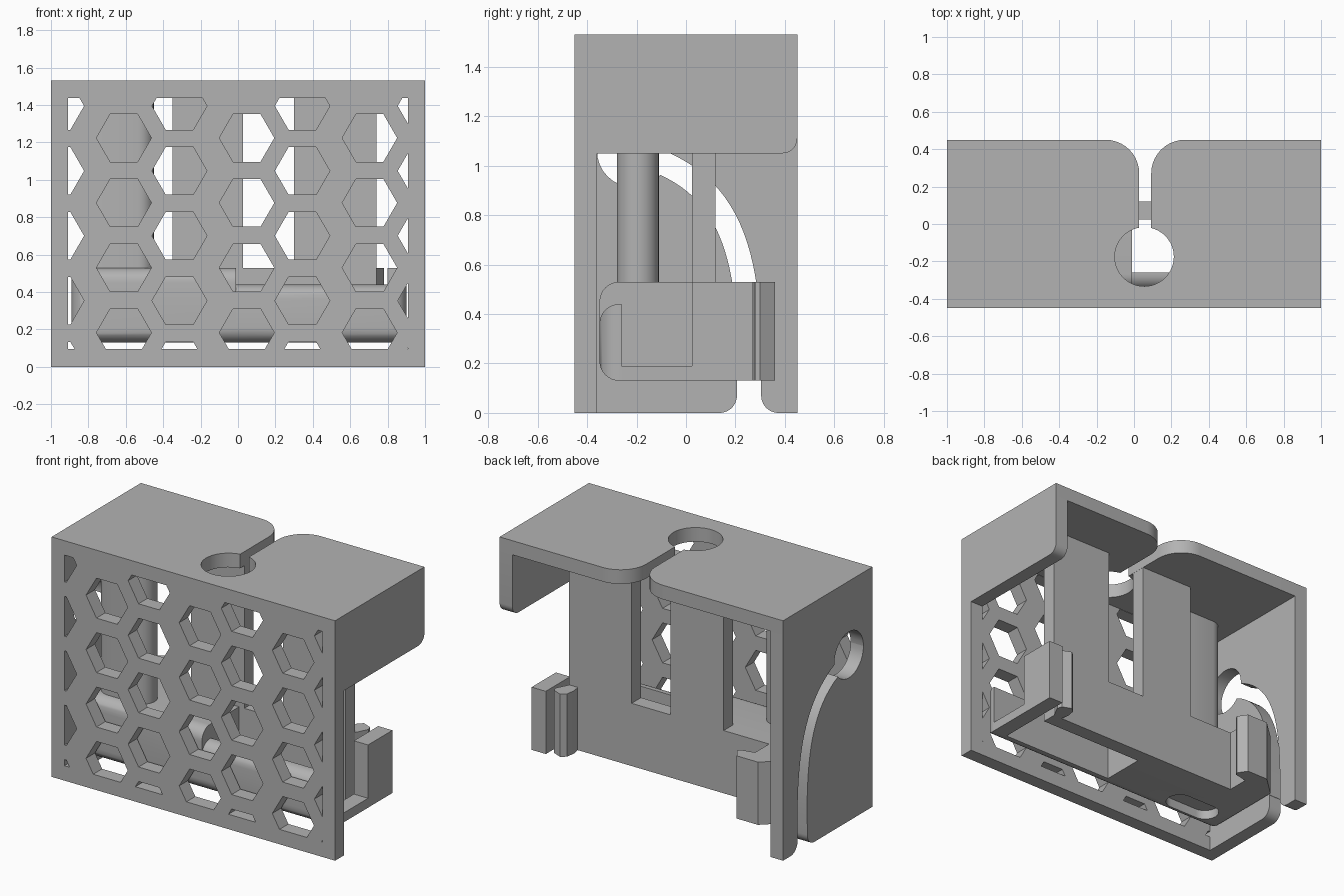
import bpy, bmesh
from math import sin, cos, pi
from mathutils import Vector
from mathutils.geometry import interpolate_bezier

cube = bpy.data.objects.get("Cube")
if cube:
    bpy.data.objects.remove(cube)

grey = bpy.data.materials.new("plain grey")
grey.use_nodes = True
grey.diffuse_color = (0.45, 0.45, 0.45, 1)
grey.node_tree.nodes["Principled BSDF"].inputs["Base Color"].default_value = grey.diffuse_color
parts = []


def prisms(name, outlines, axis, lo, hi, helper=False):
    """Extrude 2D outlines along an axis between lo and hi."""
    place = {"x": lambda u, v, d: (d, u, v),
             "y": lambda u, v, d: (u, d, v),
             "z": lambda u, v, d: (u, v, d)}[axis]
    bm = bmesh.new()
    for pts in outlines:
        a = [bm.verts.new(place(u, v, lo)) for u, v in pts]
        b = [bm.verts.new(place(u, v, hi)) for u, v in pts]
        bm.faces.new(a)
        bm.faces.new(b[::-1])
        for i in range(len(pts)):
            j = (i + 1) % len(pts)
            bm.faces.new((a[j], a[i], b[i], b[j]))
    bmesh.ops.recalc_face_normals(bm, faces=bm.faces)
    mesh = bpy.data.meshes.new(name)
    bm.to_mesh(mesh)
    bm.free()
    mesh.materials.append(grey)
    obj = bpy.data.objects.new(name, mesh)
    bpy.context.collection.objects.link(obj)
    obj.hide_render = helper
    if not helper:
        parts.append(obj)
    return obj


def rect(u0, u1, v0, v1):
    return [(u0, v0), (u1, v0), (u1, v1), (u0, v1)]


def box(name, x, y, z, helper=False):
    return prisms(name, [rect(*x, *y)], "z", *z, helper)


def ring(u, v, r, n):
    return [(u + r * cos(2 * pi * i / n), v + r * sin(2 * pi * i / n)) for i in range(n)]


def stadium(u, v, half, r, n=14):
    right = [(u + half + r * sin(pi * i / n), v - r * cos(pi * i / n)) for i in range(n + 1)]
    return right + [(2 * u - a, 2 * v - b) for a, b in right]


def mouth(w, r, length, n=10):
    """Slot of half width w that flares with radius r at v = 0."""
    arc = [(-w - r + r * sin(pi / 2 * i / n), r - r * cos(pi / 2 * i / n)) for i in range(n + 1)]
    half = [(-w - r, -0.05)] + arc + [(-w, length)]
    return half + [(-u, v) for u, v in half[::-1]]


def boolean(obj, tool, mode="DIFFERENCE"):
    mod = obj.modifiers.new("cut", "BOOLEAN")
    mod.operation, mod.object, mod.solver = mode, tool, "EXACT"
    bpy.context.view_layer.objects.active = obj
    bpy.ops.object.modifier_apply(modifier=mod.name)
    bpy.data.objects.remove(tool)


def round_edges(obj, test, radius):
    """Round the edges whose midpoint passes the test."""
    bm = bmesh.new()
    bm.from_mesh(obj.data)
    edges = [e for e in bm.edges if test((e.verts[0].co + e.verts[1].co) / 2)]
    bmesh.ops.bevel(bm, geom=edges, offset=radius, offset_type="OFFSET",
                    segments=8, profile=0.5, affect="EDGES")
    bm.to_mesh(obj.data)
    bm.free()


# Housing: honeycomb front
front = box("front_panel", (-1, 1), (-0.45, -0.36), (0, 1.44))
cells = []
for col in range(7):
    odd = col % 2
    x = -0.97 + 0.657 * (col // 2) + 0.36 * odd
    for row in range(5):
        z = 0.007 + 0.347 * row + 0.176 * odd
        if z < 1.5:
            cells.append(ring(x, z, 0.147, 6))
honeycomb = prisms("honeycomb_cutter", cells, "y", -0.6, -0.2, True)
boolean(honeycomb, box("window_limit", (-0.91, 0.91), (-0.5, -0.3), (0.095, 1.438), True), "INTERSECT")
boolean(front, honeycomb)

# Housing: top plate with keyhole slot
top = box("top_plate", (-1, 1), (-0.45, 0.45), (1.44, 1.53))
boolean(top, prisms("hole_cutter", [ring(0.055, -0.175, 0.158, 48)], "z", 1.3, 1.7, True))
slot = [(0.06 + u, 0.45 - v) for u, v in mouth(0.032, 0.18, 0.6)]
boolean(top, prisms("slot_cutter", [slot], "z", 1.3, 1.7, True))

# Housing: short side flap
flap = box("side_flap", (0.91, 1), (-0.36, 0.45), (1.05, 1.44))
round_edges(flap, lambda p: p.y > 0.44 and p.z < 1.06, 0.06)

# Housing: tall side wall with curved slot
wall = box("side_wall", (-1, -0.91), (-0.36, 0.45), (0, 1.44))
path = interpolate_bezier(Vector((0.255, 0.08)), Vector((0.27, 0.62)),
                          Vector((0.2, 0.95)), Vector((-0.215, 1.05)), 28)
inner, outer = [], []
for i, p in enumerate(path):
    t = path[min(i + 1, 27)] - path[max(i - 1, 0)]
    n = Vector((-t.y, t.x)).normalized() * 0.048
    inner.append(tuple((p + n)[:2]))
    outer.append(tuple((p - n)[:2]))
for name, shape in (("track_cutter", inner + outer[::-1]),
                    ("track_end_cutter", ring(-0.213, 1.06, 0.147, 32)),
                    ("track_mouth_cutter", [(0.255 + u, v) for u, v in mouth(0.049, 0.07, 0.14)])):
    boolean(wall, prisms(name, [shape], "x", -1.1, -0.8, True))

# Hanging back plate with two legs
prisms("back_plate", [[(-0.67, 0.13), (0.74, 0.13), (0.74, 1.44), (0.30, 1.44), (0.30, 0.53),
                       (0.027, 0.53), (0.027, 1.44), (-0.35, 1.44), (-0.35, 0.53),
                       (-0.67, 0.53)]], "y", 0.025, 0.12)

# Solid half of the holder, with a shallow recess underneath
body = box("holder_block", (-0.89, -0.01), (-0.35, 0.025), (0.13, 0.53))
round_edges(body, lambda p: p.y < -0.34 and p.x < -0.02, 0.08)
boolean(body, prisms("recess_cutter", [stadium(-0.63, -0.195, 0.1, 0.085)], "z", 0, 0.19, True))
prisms("pillar", [stadium(-0.63, -0.195, 0.095, 0.085)], "z", 0.53, 1.44)

# Open half of the holder
lip = box("holder_front_lip", (-0.01, 0.9), (-0.35, -0.26), (0.13, 0.44))
round_edges(lip, lambda p: p.y < -0.34 and p.x > 0, 0.08)
box("holder_rail", (0.8, 0.9), (-0.26, 0.025), (0.13, 0.19))
box("holder_arm", (0.8, 0.9), (0.025, 0.27), (0.13, 0.53))

# Rear clips
prisms("small_clip", [[(0.68, 0.12), (0.67, 0.17), (0.68, 0.23), (0.71, 0.255),
                       (0.77, 0.23), (0.78, 0.2), (0.74, 0.12)]], "z", 0.13, 0.53)
prisms("large_clip", [[(-0.67, 0.025), (-0.67, 0.26), (-0.58, 0.28), (-0.57, 0.30), (-0.61, 0.36),
                       (-0.76, 0.36), (-0.89, 0.24), (-0.89, 0.025)]], "z", 0.13, 0.53)

# Smooth the rounded surfaces, keep the edges sharp
bpy.ops.object.select_all(action="DESELECT")
for obj in parts:
    obj.select_set(True)
bpy.context.view_layer.objects.active = parts[0]
bpy.ops.object.shade_smooth_by_angle(angle=0.5)
